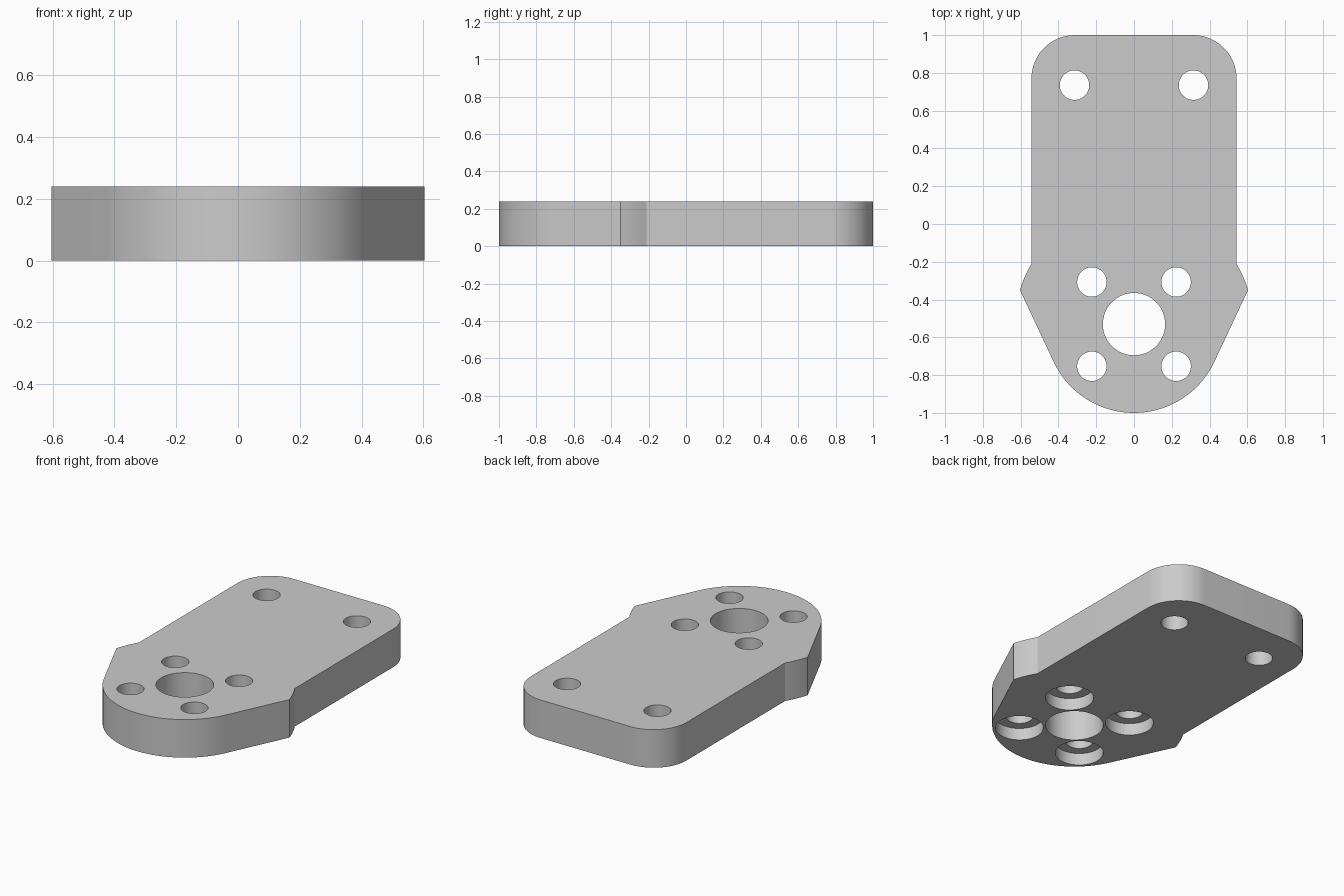
import bpy, bmesh
from math import sin, cos, pi, acos, atan2, hypot

cube = bpy.data.objects.get("Cube")
if cube:
    bpy.data.objects.remove(cube, do_unlink=True)

THICK = 0.24
HALF_W = 0.543
CORNER = 0.23
HUB_Y = -0.53
NOSE_R = 0.47
WING_R = 0.63
BOLT = 0.223

grey = bpy.data.materials.new("plain grey")
grey.use_nodes = True
grey.diffuse_color = (0.6, 0.6, 0.6, 1)
grey.node_tree.nodes["Principled BSDF"].inputs["Base Color"].default_value = (0.6, 0.6, 0.6, 1)


def arc(cx, cy, r, a0, a1, steps):
    angles = [a0 + (a1 - a0) * i / steps for i in range(steps + 1)]
    return [(cx + r * cos(a), cy + r * sin(a)) for a in angles]


def prism(name, outline, z0, z1):
    bm = bmesh.new()
    base = bm.faces.new([bm.verts.new((x, y, z0)) for x, y in outline])
    top = bmesh.ops.extrude_face_region(bm, geom=[base])["geom"]
    bmesh.ops.translate(bm, vec=(0, 0, z1 - z0),
                        verts=[v for v in top if isinstance(v, bmesh.types.BMVert)])
    bmesh.ops.recalc_face_normals(bm, faces=bm.faces)
    mesh = bpy.data.meshes.new(name)
    bm.to_mesh(mesh)
    bm.free()
    mesh.materials.append(grey)
    obj = bpy.data.objects.new(name, mesh)
    bpy.context.collection.objects.link(obj)
    return obj


# Right half of the outline: round nose, tangent flank, wing tip arc, rounded corner
tip = atan2(0.18, 0.604)
tangent = tip - acos(NOSE_R / WING_R)
wing_end = acos(HALF_W / WING_R)
half = arc(0, HUB_Y, NOSE_R, -pi / 2, tangent, 28)
half += arc(0, HUB_Y, WING_R, tip, wing_end, 6)
half += arc(HALF_W - CORNER, 1 - CORNER, CORNER, 0, pi / 2, 20)
outline = half + [(-x, y) for x, y in reversed(half[1:])]
plate = prism("mounting_plate", outline, 0, THICK)

# Holes: two fixing holes, a central bore and four counterbored bolt holes
holes = [("centre_bore", 0, HUB_Y, 0.165, THICK + 0.1)]
for side in (-1, 1):
    holes.append(("fixing_hole", side * 0.315, 0.735, 0.078, THICK + 0.1))
    for end in (-1, 1):
        x, y = side * BOLT, HUB_Y + end * BOLT
        holes.append(("bolt_hole", x, y, 0.078, THICK + 0.1))
        holes.append(("counterbore", x, y, 0.137, 0.075))

bpy.context.view_layer.objects.active = plate
for name, x, y, r, height in holes:
    cutter = prism(name + "_cutter", arc(x, y, r, 0, 2 * pi, 64)[:-1], -0.1, height)
    cutter.hide_render = True
    cut = plate.modifiers.new(name, "BOOLEAN")
    cut.operation = "DIFFERENCE"
    cut.solver = "EXACT"
    cut.object = cutter
    bpy.ops.object.modifier_apply(modifier=cut.name)
    bpy.data.objects.remove(cutter, do_unlink=True)

# Smooth the curved walls, keep the rims crisp
bpy.ops.object.select_all(action="DESELECT")
plate.select_set(True)
bpy.ops.object.shade_smooth_by_angle(angle=pi / 9)
